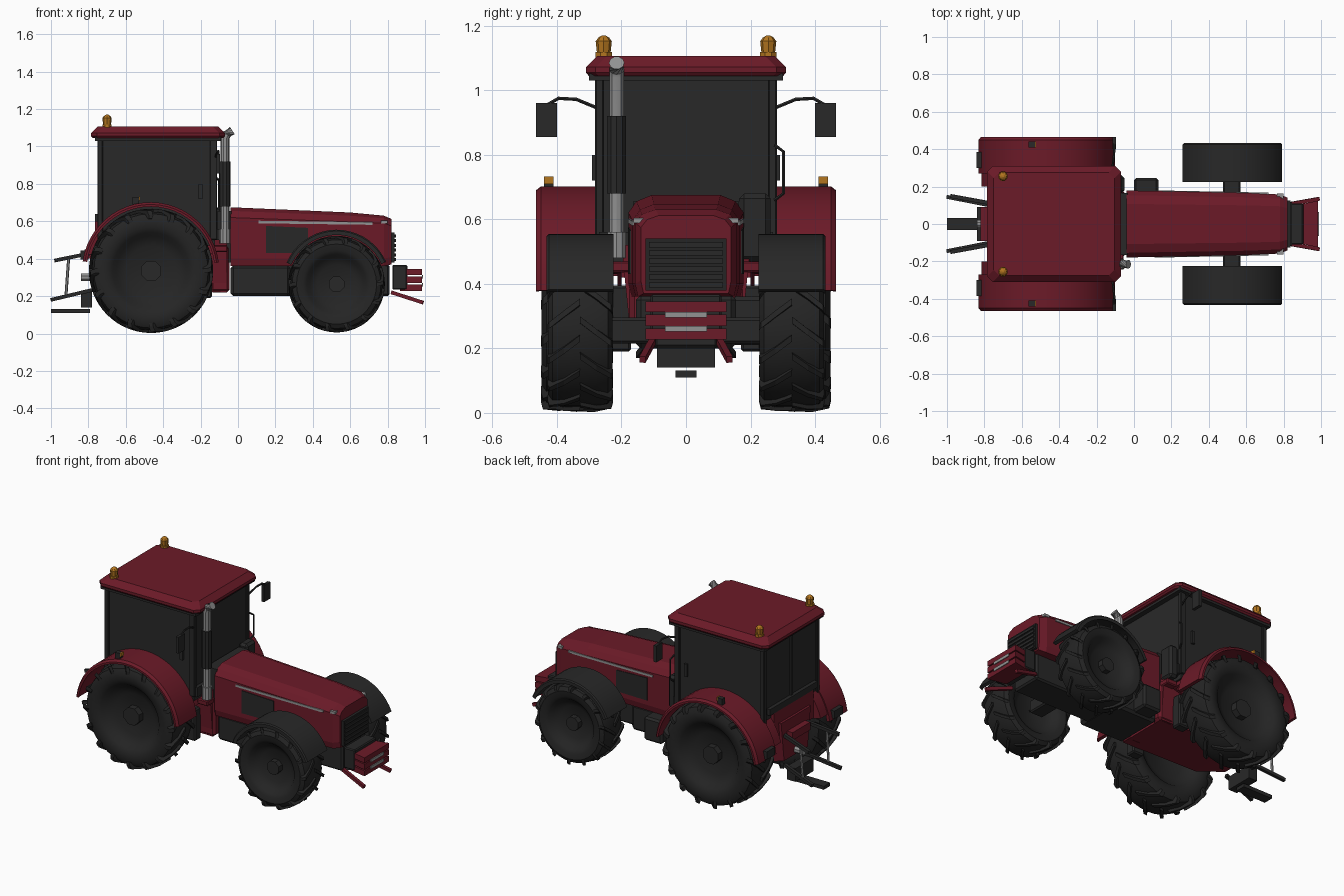
import bpy, bmesh, math
from mathutils import Vector

if "Cube" in bpy.data.objects:
    bpy.data.objects.remove(bpy.data.objects["Cube"])


def material(name, r, g, b):
    m = bpy.data.materials.new(name)
    m.use_nodes = True
    m.diffuse_color = (r, g, b, 1)
    m.node_tree.nodes["Principled BSDF"].inputs["Base Color"].default_value = (r, g, b, 1)
    return m


RED = material("dark red paint", .148, .0105, .021)
DARK = material("dark grey trim", .021, .021, .021)
GLASS = material("tinted glass", .022, .022, .022)
RUBBER = material("tyre black", .018, .018, .018)
GREY = material("light grey metal", .29, .29, .29)
AMBER = material("amber lamp", .45, .18, .014)


def finish(name, bm, mat, smooth=False, bevel=0):
    bmesh.ops.recalc_face_normals(bm, faces=bm.faces)
    me = bpy.data.meshes.new(name)
    bm.to_mesh(me)
    bm.free()
    me.materials.append(mat)
    ob = bpy.data.objects.new(name, me)
    bpy.context.collection.objects.link(ob)
    if bevel:
        mod = ob.modifiers.new("bevel", "BEVEL")
        mod.width, mod.segments = bevel, 1
    if smooth:
        bpy.ops.object.select_all(action="DESELECT")
        ob.select_set(True)
        bpy.context.view_layer.objects.active = ob
        bpy.ops.object.shade_smooth_by_angle(angle=math.radians(35))
    return ob


def add_loft(bm, loops, wrap=False):
    rows = [[bm.verts.new(p) for p in loop] for loop in loops]
    n = len(rows[0])
    for a, b in zip(rows, rows[1:] + rows[:1] if wrap else rows[1:]):
        for i in range(n):
            j = (i + 1) % n
            bm.faces.new((a[i], a[j], b[j], b[i]))
    if not wrap:
        bm.faces.new(rows[0])
        bm.faces.new(rows[-1])


def loft(name, loops, mat, **kw):
    bm = bmesh.new()
    add_loft(bm, loops)
    return finish(name, bm, mat, **kw)


def box(name, x, y, z, mat, bevel=0):
    rect = lambda h: [(x[0], y[0], h), (x[1], y[0], h), (x[1], y[1], h), (x[0], y[1], h)]
    return loft(name, [rect(z[0]), rect(z[1])], mat, bevel=bevel)


def tube(name, pts, r, mat, sides=8, smooth=False):
    # Rings follow the path direction
    pts = [Vector(p) for p in pts]
    loops = []
    for i, p in enumerate(pts):
        d = (pts[min(i + 1, len(pts) - 1)] - pts[max(i - 1, 0)]).normalized()
        u = d.cross(Vector((1, 0, 0)) if abs(d.x) < .8 else Vector((0, 1, 0))).normalized()
        v = d.cross(u)
        loops.append([p + r * (math.cos(t) * u + math.sin(t) * v)
                      for t in (math.tau * (k + .5) / sides for k in range(sides))])
    return loft(name, loops, mat, smooth=smooth)


def polar(cx, cz, a, r, y):
    return (cx + r * math.cos(a), y, cz + r * math.sin(a))


def arc(name, cx, cz, prof, a0, a1, n, mat):
    steps = [math.radians(a0 + (a1 - a0) * i / n) for i in range(n + 1)]
    return loft(name, [[polar(cx, cz, a, r, y) for r, y in prof] for a in steps], mat, smooth=True)


def wheel(name, cx, cz, cy, R, h, hub, lugs, side):
    half = [(.02, .32), (.4, .4), (.56, .62), (.62, .84), (.7, .95), (.83, 1), (.92, .86), (.955, .5)]
    prof = half + [(r, -y) for r, y in reversed(half)]
    bm = bmesh.new()
    rings = [math.tau * i / 36 for i in range(36)]
    add_loft(bm, [[polar(cx, cz, a, r * R, cy + y * h) for r, y in prof] for a in rings], True)
    finish(name + "_tyre", bm, RUBBER, smooth=True)
    # Slanted tread lugs, staggered from one half to the other
    bm = bmesh.new()
    w = .04
    for s in (1, -1):
        for k in range(lugs):
            a = math.tau * (k + (.5 if s > 0 else 0)) / lugs
            loops = []
            for y, lo, hi, da in ((1.02, .84, .9, 0), (.96, .84, .975, .03), (.5, .9, 1, .17), (.0, .92, 1, .32)):
                loops.append([polar(cx, cz, a + da + t, r * R, cy + s * y * h)
                              for t, r in ((-w, lo), (w, lo), (w, hi), (-w, hi))])
            add_loft(bm, loops)
    finish(name + "_tread", bm, RUBBER)
    tube(name + "_hub", [(cx, cy + side * h * .25, cz), (cx, cy + side * h * .72, cz)], hub, DARK, 8)


# Mirrored parts
for s, tag in ((1, "left"), (-1, "right")):
    Y = lambda a, b: (s * a, s * b)
    wheel("rear_wheel_" + tag, -.465, .335, s * .338, .332, .11, .058, 16, s)
    wheel("front_wheel_" + tag, .527, .264, s * .328, .258, .1, .045, 14, s)

    # Fenders
    arc("rear_fender_" + tag, -.467, .335, [(.346, s * .27), (.367, s * .27), (.367, s * .45),
        (.355, s * .465), (.343, s * .465), (.346, s * .45)], 7, 172, 24, RED)
    arc("rear_fender_wall_" + tag, -.467, .335, [(.17, s * .2), (.36, s * .2), (.36, s * .212),
        (.17, s * .212)], 16, 165, 24, RED)
    arc("rear_fender_shelf_" + tag, -.467, .335, [(.346, s * .2), (.36, s * .2), (.36, s * .28),
        (.346, s * .28)], 16, 165, 24, RED)
    arc("front_fender_" + tag, .527, .265, [(.27, s * .225), (.29, s * .225), (.29, s * .425),
        (.283, s * .432), (.262, s * .432), (.27, s * .42)], 24, 157, 18, DARK)
    box("fender_lamp_" + tag, (-.565, -.53), Y(.41, .44), (.69, .73), DARK)
    box("indicator_" + tag, (-.53, -.523), Y(.41, .44), (.71, .732), AMBER)
    box("tail_lamp_" + tag, (-.843, -.80), Y(.30, .385), (.395, .445), DARK)

    # Roof beacons
    tube("beacon_base_" + tag, [(-.7, s * .255, 1.1), (-.7, s * .255, 1.118)], .027, AMBER)
    loft("beacon_" + tag, [[(-.7 + r * math.cos(k * math.pi / 4), s * .255 + r * math.sin(k * math.pi / 4), z)
         for k in range(8)] for r, z in ((.021, 1.115), (.025, 1.152), (.017, 1.163), (.006, 1.17))], AMBER)

    # Mirrors
    box("mirror_" + tag, (-.115, -.095), Y(.4, .465), (.855, .96), DARK)
    tube("mirror_arm_" + tag, [(-.12, s * .275, .945), (-.11, s * .34, .972), (-.105, s * .395, .975),
         (-.105, s * .43, .955)], .006, DARK, 6)

    # Cab posts
    for x0, x1 in ((-.752, -.722), (-.15, -.112)):
        box("cab_post_" + tag, (x0, x1), Y(.255, .282), (.5, 1.04), DARK, .004)
    box("door_handle_" + tag, (-.21, -.19), Y(.278, .292), (.72, .8), DARK)

    # Hood side details that follow the taper
    side_y = lambda x: .179 - .013 * (x + .04) / .64
    for name, xa, xb, za, zb, mat in (("side_vent_", .15, .375, (.43, .575), (.43, .565), DARK),
                                      ("side_strip_", .11, .72, (.589, .603), (.581, .595), GREY)):
        loft(name + tag, [[(x, s * (side_y(x) + d), z) for d, z in
             ((-.02, lo), (.004, lo), (.004, hi), (-.02, hi))]
             for x, (lo, hi) in ((xa, za), (xb, zb))], mat)
    box("headlamp_" + tag, (.765, .8), Y(.132, .162), (.588, .604), GREY)

    # Cab foot with its flange, and steps
    box("cab_foot_" + tag, (-.15, -.045), Y(.1, .175), (.22, .47), RED, .015)
    box("cab_flange_" + tag, (-.13, -.055), Y(.1, .23), (.435, .47), RED, .006)
    box("step_" + tag, (-.22, -.14), Y(.17, .235), (.19, .395), DARK, .008)

    # Rear linkage
    tube("upper_link_" + tag, [(-.76, s * .11, .435), (-.98, s * .15, .39)], .014, DARK, 4)
    tube("lower_link_" + tag, [(-.77, s * .10, .235), (-1.0, s * .145, .18)], .014, DARK, 4)
    tube("lift_rod_" + tag, [(-.905, s * .135, .41), (-.92, s * .13, .2)], .008, GREY, 6)
    tube("front_arm_" + tag, [(.82, s * .105, .22), (.99, s * .135, .165)], .014, RED, 4)

# Cab
box("cab_glass", (-.742, -.122), (-.272, .272), (.47, 1.04), GLASS)
box("cab_front_sill", (-.13, -.1), (-.27, .27), (.5, .56), DARK)
box("cab_rear_sill", (-.765, -.73), (-.24, .24), (.6, .64), DARK)
box("rear_window_bar", (-.752, -.738), (-.01, .01), (.62, 1.03), DARK)
tube("grab_rail", [(-.11, .275, .83), (-.1, .302, .81), (-.1, .302, .68), (-.11, .275, .66)], .006, DARK, 6)
box("roof_base", (-.765, -.09), (-.3, .3), (1.03, 1.052), DARK)
roof = []
for inset, z in ((.008, 1.045), (0, 1.055), (0, 1.072), (.035, 1.106)):
    x0, x1, y = -.785 + inset, -.07 - inset, .31 - inset
    c = .03
    roof.append([(x0 + c, -y, z), (x1 - c, -y, z), (x1, -y + c, z), (x1, y - c, z),
                 (x1 - c, y, z), (x0 + c, y, z), (x0, y - c, z), (x0, -y + c, z)])
loft("roof", roof, RED)

# Hood lofted from back to nose
hood = []
for x, w, top, shoulder, bottom in ((-.04, .179, .675, .62, .36), (.6, .166, .647, .597, .36),
                                    (.78, .158, .63, .59, .36), (.822, .14, .612, .575, .37)):
    half = [(w * .94, bottom), (w, bottom + .04), (w, shoulder), (w * .86, shoulder + (top - shoulder) * .65), (w * .6, top)]
    hood.append([(x, y, z) for y, z in half] + [(x, -y, z) for y, z in reversed(half)])
loft("hood", hood, RED)
box("hood_rear_seal", (-.11, -.035), (-.165, .165), (.38, .655), DARK)

# Grille with slats
box("grille_panel", (.8, .838), (-.125, .125), (.38, .54), RUBBER)
for i in range(6):
    z = .388 + i * .025
    box("grille_slat", (.83, .844), (-.115, .115), (z, z + .016), DARK)

# Chassis
box("engine_block", (-.04, .28), (-.155, .155), (.2, .365), DARK, .015)
box("front_chassis", (.26, .81), (-.1, .1), (.2, .37), DARK, .01)
box("front_axle", (.475, .57), (-.25, .25), (.215, .295), DARK, .008)
box("rear_axle", (-.53, -.41), (-.25, .25), (.28, .39), DARK, .01)
loft("rear_body", [[(x, -w, lo), (x, w, lo), (x, w + .03, .52), (x, -w - .03, .52)]
     for x, w, lo in ((-.78, .12, .27), (-.6, .17, .23), (-.06, .17, .22))], RED)
box("rear_panel", (-.765, -.72), (-.2, .2), (.42, .61), RED)
box("cab_side_box", (-.115, -.052), (.165, .262), (.47, .68), DARK, .015)
box("battery_box", (0, .13), (.14, .247), (.21, .36), DARK, .012)

# Exhaust stack
tube("exhaust_pipe", [(-.07, -.215, .5), (-.07, -.215, 1.04), (-.06, -.215, 1.065), (-.03, -.215, 1.085)], .024, GREY, 10, True)
tube("exhaust_muffler", [(-.07, -.215, .68), (-.07, -.215, .92)], .031, DARK, 10, True)
tube("exhaust_collar", [(-.07, -.215, .48), (-.07, -.215, .56)], .03, GREY, 10, True)

# Front weights
box("weight_mount", (.825, .905), (-.11, .11), (.235, .367), DARK, .006)
for z0, z1 in ((.228, .262), (.27, .305), (.312, .346)):
    loft("front_weight", [[(x, -w, z0), (x, w, z0), (x, w, z1), (x, -w, z1)]
         for x, w in ((.865, .1), (.985, .125))], RED)
for z in (.252, .295):
    box("weight_plate", (.983, .99), (-.065, .065), (z, z + .018), GREY)

# Drawbar and hitch
box("hitch_block", (-.84, -.78), (-.09, .09), (.14, .225), DARK)
box("drawbar", (-1.0, -.79), (-.032, .032), (.11, .132), DARK)
box("hitch_bracket", (-.82, -.76), (-.09, .09), (.4, .45), RED)
tube("hitch_ball", [(-.84, 0, .3), (-.77, 0, .3)], .022, GREY, 8)
